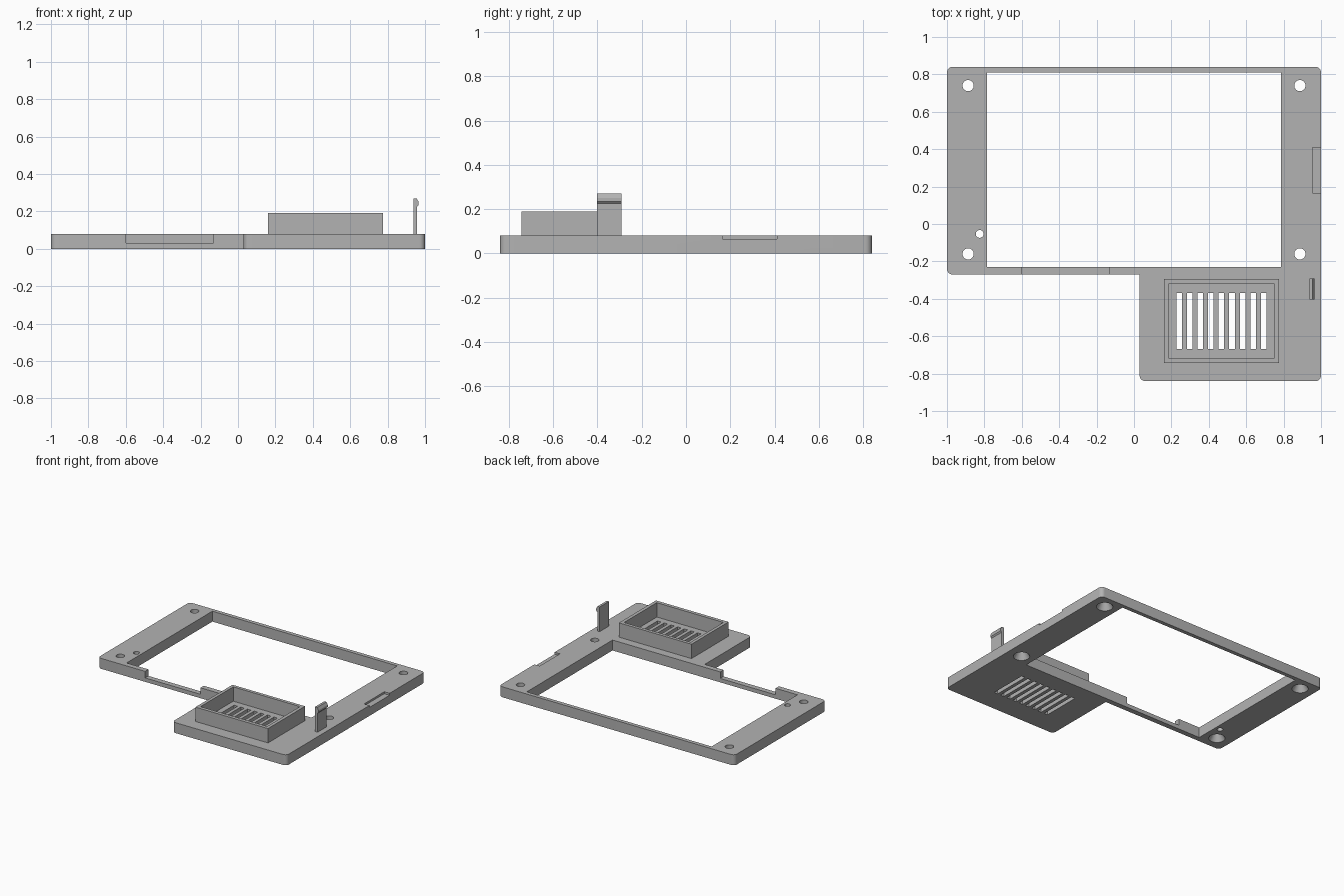
import bpy, bmesh
from mathutils import Vector, Matrix

cube = bpy.data.objects.get("Cube")
if cube:
    bpy.data.objects.remove(cube, do_unlink=True)

grey = bpy.data.materials.new("matte grey")
grey.use_nodes = True
colour = (0.45, 0.45, 0.45, 1)
grey.diffuse_color = colour
grey.node_tree.nodes["Principled BSDF"].inputs["Base Color"].default_value = colour

TOP = 0.08  # plate thickness


def finish(bm, name):
    bmesh.ops.recalc_face_normals(bm, faces=bm.faces)
    mesh = bpy.data.meshes.new(name)
    bm.to_mesh(mesh)
    bm.free()
    obj = bpy.data.objects.new(name, mesh)
    bpy.context.collection.objects.link(obj)
    mesh.materials.append(grey)
    return obj


def prism(points, direction):
    """Extrude a closed profile along a direction."""
    bm = bmesh.new()
    face = bm.faces.new([bm.verts.new(p) for p in points])
    ext = bmesh.ops.extrude_face_region(bm, geom=[face])
    verts = [g for g in ext["geom"] if isinstance(g, bmesh.types.BMVert)]
    bmesh.ops.translate(bm, vec=Vector(direction), verts=verts)
    return bm


def block(name, x0, x1, y0, y1, z0, z1):
    corners = [(x0, y0, z0), (x1, y0, z0), (x1, y1, z0), (x0, y1, z0)]
    return finish(prism(corners, (0, 0, z1 - z0)), name)


def drill(x, y, r0, r1, z0, z1):
    bm = bmesh.new()
    bmesh.ops.create_cone(bm, cap_ends=True, segments=32, radius1=r0, radius2=r1,
                          depth=z1 - z0, matrix=Matrix.Translation((x, y, (z0 + z1) / 2)))
    return finish(bm, "drill")


def cut(target, cutter):
    """Subtract the cutter, then remove it."""
    cutter.hide_render = True
    mod = target.modifiers.new("cut", "BOOLEAN")
    mod.operation = "DIFFERENCE"
    mod.solver = "EXACT"
    mod.object = cutter
    bpy.context.view_layer.objects.active = target
    bpy.ops.object.modifier_apply(modifier=mod.name)
    bpy.data.objects.remove(cutter, do_unlink=True)


# L-shaped plate with rounded outer corners
outline = [(-1, -0.27), (0.03, -0.27), (0.03, -0.84), (1, -0.84), (1, 0.84), (-1, 0.84)]
bm = prism([(x, y, 0) for x, y in outline], (0, 0, TOP))


def is_outer_corner(edge):
    a, b = (v.co for v in edge.verts)
    inner = abs(a.x - 0.03) < 0.001 and abs(a.y + 0.27) < 0.001
    return abs(a.z - b.z) > 0.01 and not inner


bmesh.ops.bevel(bm, geom=[e for e in bm.edges if is_outer_corner(e)], offset=0.03,
                segments=6, profile=0.5, affect="EDGES")
plate = finish(bm, "frame_plate")

# Screen window, front rail notch and shallow side recess
cut(plate, block("window", -0.785, 0.785, -0.23, 0.81, -0.1, 0.2))
cut(plate, block("rail_notch", -0.6, -0.13, -0.3, -0.2, 0.03, 0.2))
cut(plate, block("side_recess", 0.955, 1.1, 0.165, 0.41, 0.065, 0.2))

# Countersunk screw holes and a small plain hole
for x in (-0.887, 0.887):
    for y in (-0.16, 0.74):
        cut(plate, drill(x, y, 0.03, 0.03, -0.1, 0.2))
        cut(plate, drill(x, y, 0.063, 0.03, -0.01, 0.05))
cut(plate, drill(-0.825, -0.053, 0.021, 0.021, -0.1, 0.2))

# Grille slots
for i in range(9):
    x = 0.226 + i * 0.0566
    cut(plate, block("slot", x, x + 0.03, -0.667, -0.37, -0.1, 0.2))

# Open tray wall around the grille
tray = block("grille_tray", 0.16, 0.776, -0.744, -0.295, TOP - 0.01, 0.19)
cut(tray, block("tray_pocket", 0.184, 0.75, -0.717, -0.32, 0, 0.3))

# Snap clip with a hooked tip
profile = [(0.937, 0.07), (0.957, 0.07), (0.957, 0.225), (0.966, 0.235),
           (0.966, 0.25), (0.955, 0.27), (0.937, 0.27)]
finish(prism([(x, -0.403, z) for x, z in profile], (0, 0.112, 0)), "snap_clip")

# Smooth round walls, keep sharp edges
bpy.ops.object.select_all(action="DESELECT")
plate.select_set(True)
bpy.context.view_layer.objects.active = plate
bpy.ops.object.shade_smooth_by_angle(angle=0.5)
